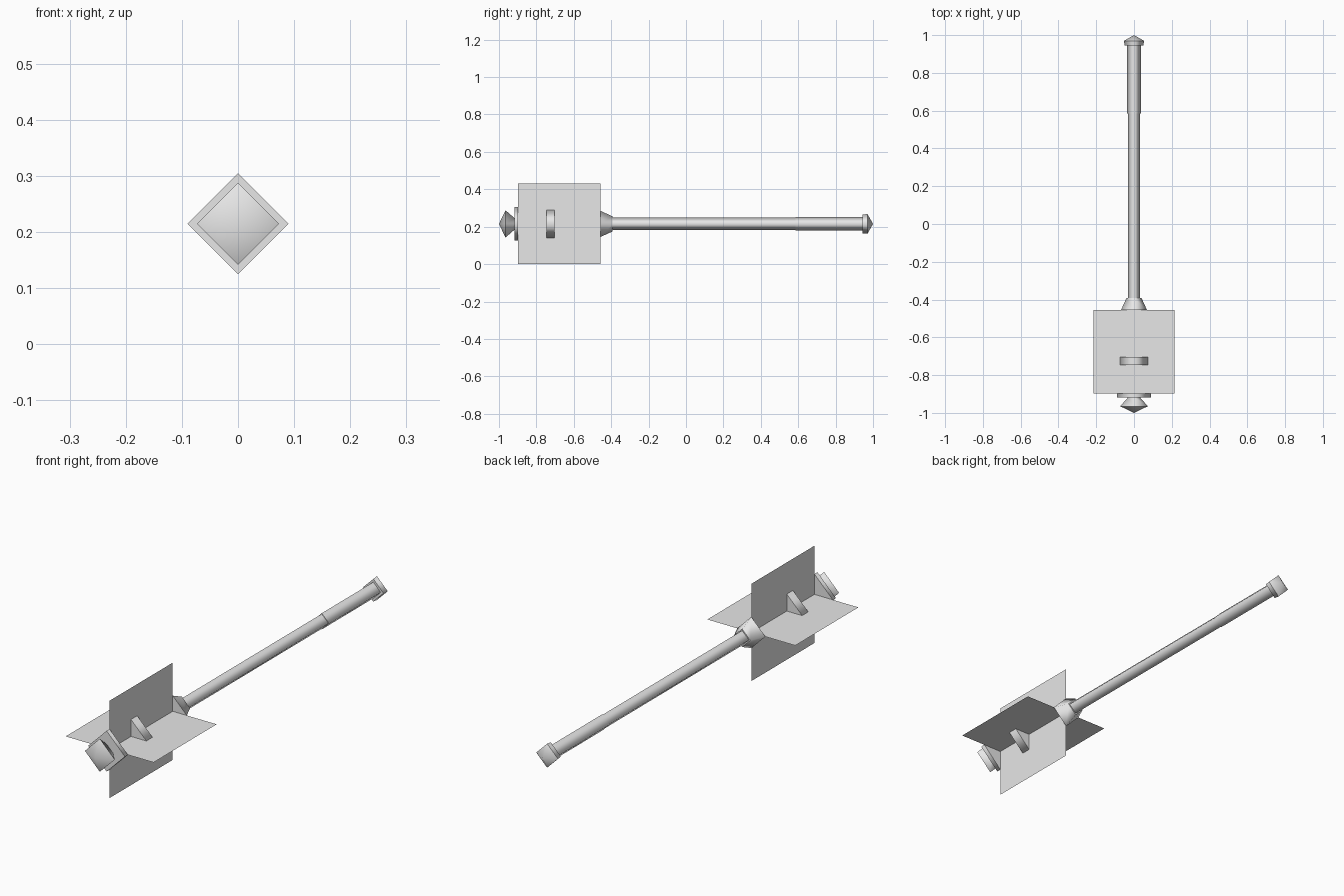
import bpy, bmesh, math
from mathutils import Vector

cube = bpy.data.objects.get("Cube")
if cube:
    bpy.data.objects.remove(cube, do_unlink=True)

AXIS_Z = 0.215   # height of the long axis

steel = bpy.data.materials.new("plain grey")
steel.use_nodes = True
GREY = (0.8, 0.8, 0.8, 1)
steel.diffuse_color = GREY
steel.node_tree.nodes["Principled BSDF"].inputs["Base Color"].default_value = GREY


def finish(name, bm):
    mesh = bpy.data.meshes.new(name)
    bm.to_mesh(mesh)
    bm.free()
    mesh.materials.append(steel)
    obj = bpy.data.objects.new(name, mesh)
    bpy.context.collection.objects.link(obj)
    return obj


def diamond_part(name, profile):
    """Four-sided turned part along y; profile is a list of (y, radius)."""
    bm = bmesh.new()
    rings = []
    for y, r in profile:
        count = 4 if r > 0 else 1
        ring = []
        for i in range(count):
            a = i * math.pi / 2
            ring.append(bm.verts.new((r * math.cos(a), y, AXIS_Z + r * math.sin(a))))
        rings.append(ring)
    for a, b in zip(rings, rings[1:]):
        for i in range(4):
            j = (i + 1) % 4
            corners = [a[i % len(a)], a[j % len(a)], b[j % len(b)], b[i % len(b)]]
            bm.faces.new(list(dict.fromkeys(corners)))
    for ring in (rings[0], rings[-1]):
        if len(ring) == 4:
            bm.faces.new(ring)
    bmesh.ops.recalc_face_normals(bm, faces=bm.faces[:])
    # Corners along the length are soft, rims are crisp
    for f in bm.faces:
        f.smooth = True
    for ring in rings:
        if len(ring) == 4:
            for i in range(4):
                edge = bm.edges.get((ring[i], ring[(i + 1) % 4]))
                if edge:
                    edge.smooth = False
    return finish(name, bm)


def flange_plate(name, side):
    """Flat sheet through the axis, spreading along the given direction."""
    bm = bmesh.new()
    centre = Vector((0, 0, AXIS_Z))
    verts = []
    for y, s in ((-0.897, -1), (-0.897, 1), (-0.456, 1), (-0.456, -1)):
        verts.append(bm.verts.new(centre + Vector((0, y, 0)) + side * s * 0.215))
    bm.faces.new(verts)
    return finish(name, bm)


# Head: crossed sheets, middle band, front cap and rear collar
flange_plate("horizontal_flange", Vector((1, 0, 0)))
flange_plate("vertical_flange", Vector((0, 0, 1)))
diamond_part("head_band", [(-0.747, 0.075), (-0.704, 0.075)])
diamond_part("front_disc", [(-0.918, 0.09), (-0.897, 0.09)])
diamond_part("front_spike", [(-1.0, 0), (-0.965, 0.073), (-0.916, 0.03)])
diamond_part("rear_collar", [(-0.456, 0.069), (-0.392, 0.04)])

# Handle: shaft, grip and end cap
diamond_part("shaft", [(-0.395, 0.033), (0.59, 0.033)])
diamond_part("grip", [(0.585, 0.036), (0.947, 0.036)])
diamond_part("end_cap", [(0.945, 0.05), (0.97, 0.053), (1.0, 0)])
